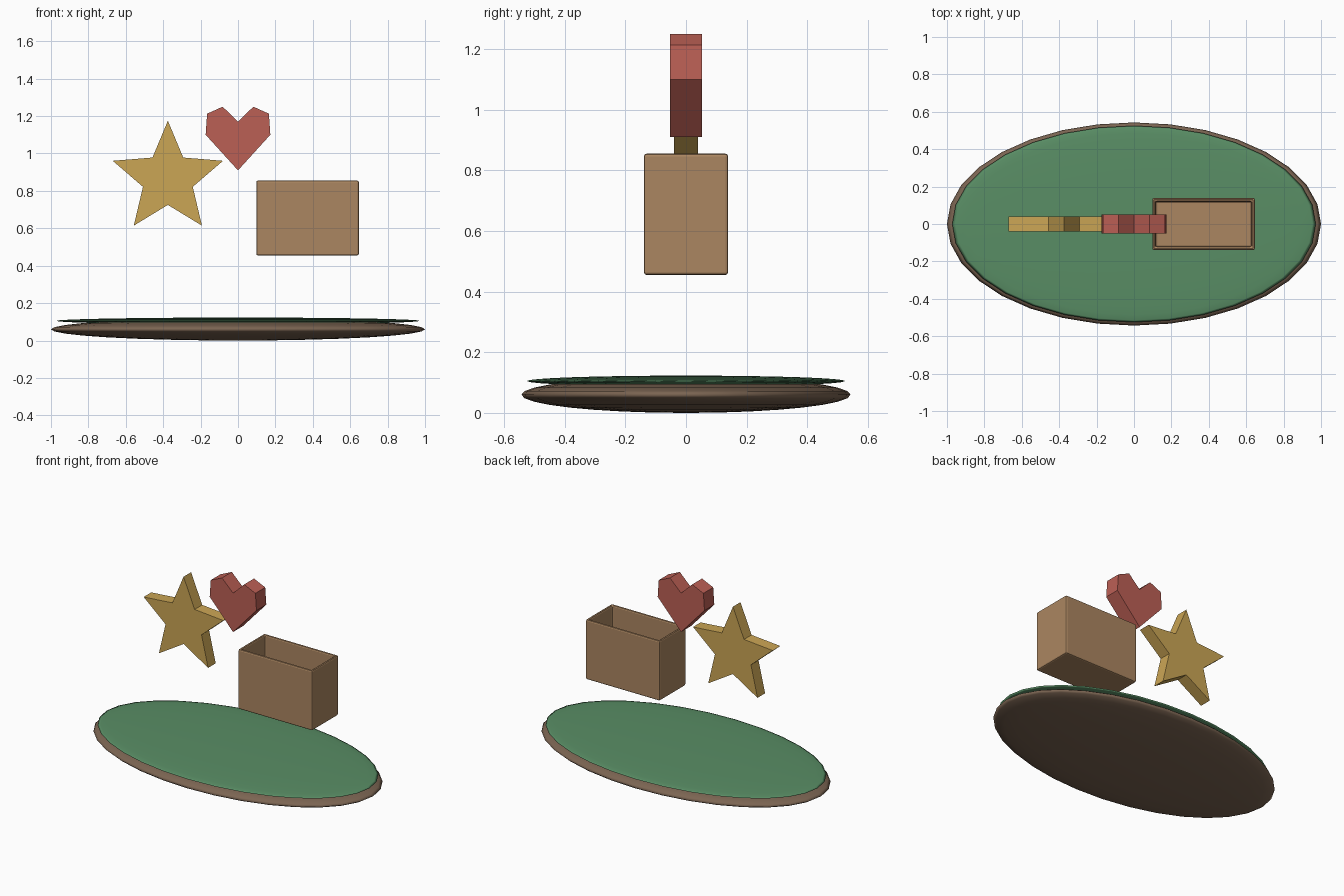
import bpy, bmesh
from math import sin, cos, pi, radians

if "Cube" in bpy.data.objects:
    bpy.data.objects.remove(bpy.data.objects["Cube"])


def colour(obj, rgb):
    mat = bpy.data.materials.new(obj.name + "_paint")
    mat.diffuse_color = (*rgb, 1)
    mat.use_nodes = True
    mat.node_tree.nodes["Principled BSDF"].inputs["Base Color"].default_value = mat.diffuse_color
    obj.data.materials.append(mat)


def make_object(name, bm, rgb):
    bmesh.ops.recalc_face_normals(bm, faces=bm.faces)
    mesh = bpy.data.meshes.new(name)
    bm.to_mesh(mesh)
    bm.free()
    obj = bpy.data.objects.new(name, mesh)
    bpy.context.collection.objects.link(obj)
    colour(obj, rgb)
    return obj


def flat_disc(name, radii, z, rgb):
    bpy.ops.mesh.primitive_uv_sphere_add(segments=32, ring_count=16, radius=1, location=(0, 0, z))
    obj = bpy.context.object
    obj.name = name
    obj.scale = radii
    bpy.ops.object.transform_apply(location=False, rotation=False, scale=True)
    bpy.ops.object.shade_smooth()
    colour(obj, rgb)


def plate(name, outline, half_depth, rgb):
    # outline in x, z extruded along y
    bm = bmesh.new()
    face = bm.faces.new([bm.verts.new((x, -half_depth, z)) for x, z in outline])
    ext = bmesh.ops.extrude_face_region(bm, geom=[face])
    verts = [v for v in ext["geom"] if isinstance(v, bmesh.types.BMVert)]
    bmesh.ops.translate(bm, verts=verts, vec=(0, 2 * half_depth, 0))
    return make_object(name, bm, rgb)


# Ground: earth disc with a thin grass disc on top
flat_disc("earth_base", (1.0, 0.543, 0.06), 0.06, (0.20, 0.13, 0.085))
flat_disc("grass_top", (0.972, 0.525, 0.018), 0.105, (0.10, 0.27, 0.13))

# Five-pointed star
star = []
for i in range(10):
    r = 0.14 if i % 2 else 0.31
    a = i * pi / 5
    star.append((-0.375 + r * sin(a), 0.865 + r * cos(a)))
plate("star", star, 0.04, (0.60, 0.38, 0.09))

# Faceted heart
half = [(0.173, 1.10), (0.165, 1.213), (0.082, 1.25)]
heart = [(0, 0.91)] + half + [(0, 1.17)] + [(-x, z) for x, z in reversed(half)]
plate("heart", heart, 0.052, (0.50, 0.115, 0.09))

# Open box: cube with an inset, sunken top and softened edges
bm = bmesh.new()
bmesh.ops.create_cube(bm, size=1)
bmesh.ops.scale(bm, vec=(0.548, 0.278, 0.40), verts=bm.verts)
bmesh.ops.translate(bm, vec=(0.372, 0, 0.655), verts=bm.verts)
top = max(bm.faces, key=lambda f: f.calc_center_median().z)
bmesh.ops.inset_region(bm, faces=[top], thickness=0.025)
ext = bmesh.ops.extrude_face_region(bm, geom=[top])
verts = [v for v in ext["geom"] if isinstance(v, bmesh.types.BMVert)]
bmesh.ops.translate(bm, verts=verts, vec=(0, 0, -0.375))
bmesh.ops.delete(bm, geom=[top] if top.is_valid else [], context="FACES_ONLY")
box = make_object("open_box", bm, (0.41, 0.24, 0.12))
bevel = box.modifiers.new("soft_edges", "BEVEL")
bevel.width = 0.01
bevel.segments = 2
bevel.limit_method = "ANGLE"
bevel.angle_limit = radians(40)
